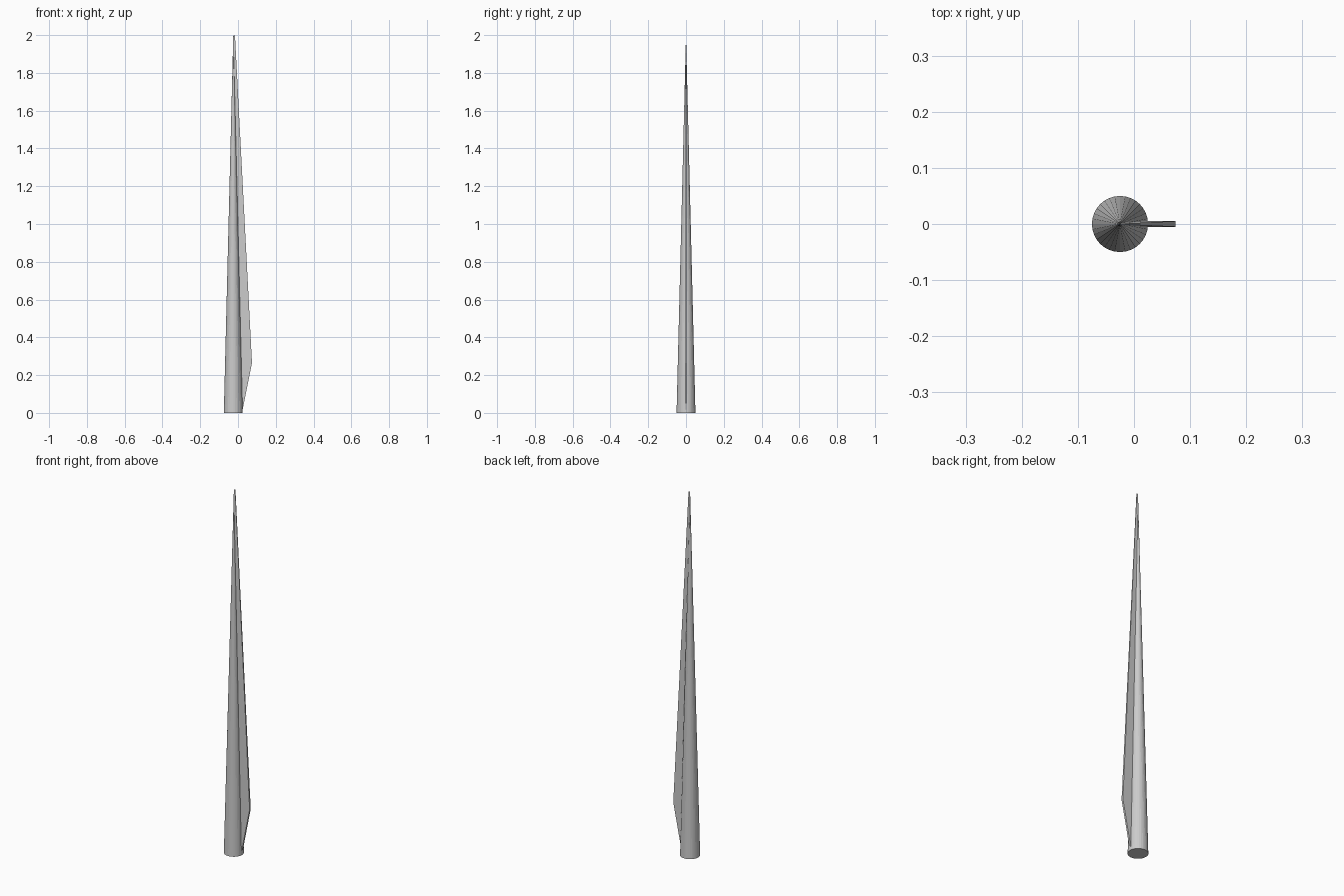
import bpy, bmesh

if "Cube" in bpy.data.objects:
    bpy.data.objects.remove(bpy.data.objects["Cube"])

CX = -0.025  # spar axis

# Tapered round spar
bpy.ops.mesh.primitive_cone_add(vertices=32, radius1=0.05, radius2=0.0, depth=2.0,
                                location=(CX, 0, 1.0))
bpy.context.object.name = "blade_spar"

# Thin fin on the trailing side: (x, z, half thickness)
profile = [(CX, 0.005, 0.006), (0.022, 0.005, 0.005), (0.074, 0.265, 0.005),
           (-0.016, 1.998, 0.001), (CX, 1.998, 0.001), (CX, 0.30, 0.007)]
bm = bmesh.new()
front = [bm.verts.new((x, -t, z)) for x, z, t in profile]
back = [bm.verts.new((x, t, z)) for x, z, t in profile]
n = len(profile)
bm.faces.new(front)
bm.faces.new(back[::-1])
for i in range(n):
    j = (i + 1) % n
    bm.faces.new((front[i], back[i], back[j], front[j]))
bmesh.ops.triangulate(bm, faces=[f for f in bm.faces if len(f.verts) > 4])
bmesh.ops.recalc_face_normals(bm, faces=bm.faces)
mesh = bpy.data.meshes.new("blade_fin")
bm.to_mesh(mesh)
bm.free()
bpy.context.collection.objects.link(bpy.data.objects.new("blade_fin", mesh))
